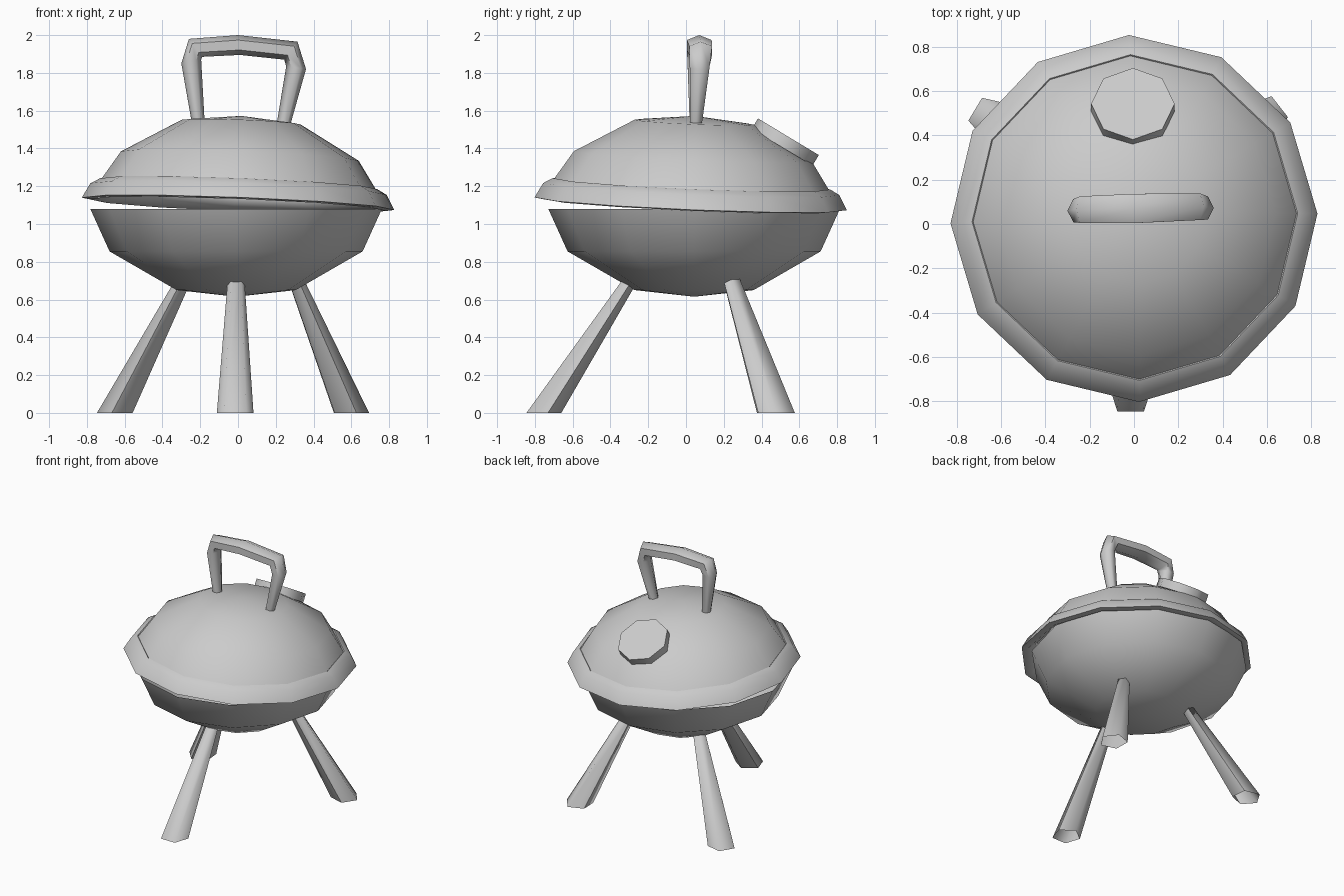
import bpy, bmesh, math
from mathutils import Vector, Matrix

if "Cube" in bpy.data.objects:
    bpy.data.objects.remove(bpy.data.objects["Cube"])


def loft(name, rings, cap_start=False, cap_end=False, closed=False, smooth=50, matrix=None):
    """Skin a list of rings; a ring with one point becomes a pole."""
    bm = bmesh.new()
    vs = [[bm.verts.new(p) for p in ring] for ring in rings]
    pairs = list(zip(vs, vs[1:])) + ([(vs[-1], vs[0])] if closed else [])
    for a, b in pairs:
        n = max(len(a), len(b))
        for i in range(n):
            j = (i + 1) % n
            if len(a) == 1:
                bm.faces.new((a[0], b[j], b[i]))
            elif len(b) == 1:
                bm.faces.new((a[i], a[j], b[0]))
            else:
                bm.faces.new((a[i], a[j], b[j], b[i]))
    if cap_start:
        bm.faces.new(vs[0][::-1])
    if cap_end:
        bm.faces.new(vs[-1])
    bmesh.ops.recalc_face_normals(bm, faces=bm.faces)
    if matrix:
        bm.transform(matrix)
    mesh = bpy.data.meshes.new(name)
    bm.to_mesh(mesh)
    bm.free()
    obj = bpy.data.objects.new(name, mesh)
    bpy.context.collection.objects.link(obj)
    bpy.ops.object.select_all(action='DESELECT')
    obj.select_set(True)
    bpy.context.view_layer.objects.active = obj
    bpy.ops.object.shade_smooth_by_angle(angle=math.radians(smooth))
    return obj


def circle(r, z, n, turn=0.0, cx=0.0, cy=0.0):
    if r == 0:
        return [Vector((cx, cy, z))]
    return [Vector((cx + r * math.cos(turn + math.tau * i / n),
                    cy + r * math.sin(turn + math.tau * i / n), z)) for i in range(n)]


# bowl, open at the top
loft("bowl", [circle(r, z, 12) for r, z in
              [(0, 0.615), (0.315, 0.65), (0.67, 0.855), (0.772, 1.08)]],
     matrix=Matrix.Translation((-0.01, 0.043, 0)))

# lid and rim, sitting slightly crooked on the bowl
tilt = (Matrix.Translation((0, 0.025, 1.11))
        @ Matrix.Rotation(math.radians(2.2), 4, 'Y')
        @ Matrix.Rotation(math.radians(-2.4), 4, 'X')
        @ Matrix.Rotation(math.radians(1.5), 4, 'Z'))
loft("lid_dome", [circle(r, z, 12) for r, z in
                  [(0.735, 0.09), (0.63, 0.25), (0.315, 0.43), (0, 0.463)]], matrix=tilt)
loft("lid_rim", [circle(r, z, 12) for r, z in
                 [(0.715, 0.085), (0.735, 0.103), (0.785, 0.075),
                  (0.828, -0.003), (0.785, -0.01), (0.73, 0.03)]],
     closed=True, smooth=65, matrix=tilt)

# round vent on the back of the lid
normal = Vector((0, 0.515, 0.857))
vent_place = (Matrix.Translation((-0.005, 0.542, 1.462))
              @ Matrix.Rotation(-math.atan2(normal.y, normal.z), 4, 'X'))
loft("lid_vent", [circle(0.188, -0.065, 8), circle(0.188, 0, 8)],
     cap_start=True, cap_end=True, matrix=vent_place)

# carrying handle: outer and inner edge of each section, centre y, half depth
sections = [
    ((-0.24, 1.51), (-0.175, 1.51), 0.05, 0.030),
    ((-0.30, 1.85), (-0.195, 1.87), 0.06, 0.052),
    ((-0.26, 1.98), (-0.19, 1.885), 0.065, 0.060),
    ((0.00, 2.00), (0.01, 1.895), 0.07, 0.066),
    ((0.315, 1.965), (0.245, 1.87), 0.078, 0.060),
    ((0.36, 1.82), (0.255, 1.835), 0.072, 0.052),
    ((0.27, 1.50), (0.20, 1.50), 0.05, 0.030),
]
rings = []
for outer, inner, y, depth in sections:
    a, b = Vector((outer[0], y, outer[1])), Vector((inner[0], y, inner[1]))
    mid, half = (a + b) / 2, (a - b) / 2
    side = Vector((0, depth / math.cos(math.radians(30)), 0))
    rings.append([mid + half * math.cos(math.tau * i / 6) + side * math.sin(math.tau * i / 6)
                  for i in range(6)])
loft("handle", rings, cap_start=True, cap_end=True, smooth=65)

# three splayed legs: five sided, wider and open at the foot
legs = {
    "front_leg": ((-0.015, -0.762), (-0.01, -0.285), 270),
    "back_left_leg": ((-0.645, 0.475), (-0.275, 0.235), 149),
    "back_right_leg": ((0.592, 0.478), (0.295, 0.235), 38),
}
for name, (foot, top, facing) in legs.items():
    turn = math.radians(facing + 36)
    loft(name, [circle(0.102, 0, 5, turn, *foot), circle(0.045, 0.725, 5, turn, *top)],
         cap_end=True, smooth=75)
